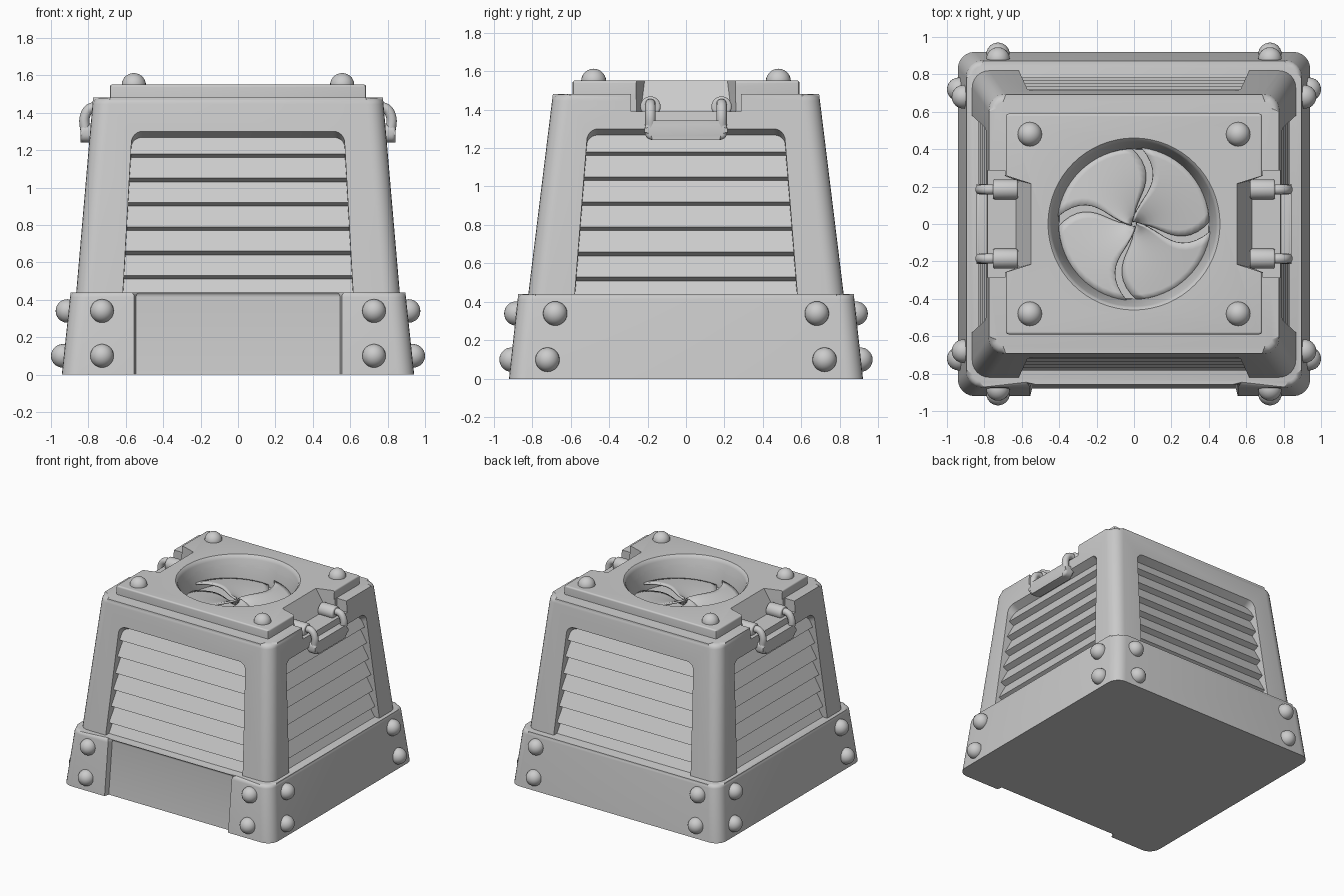
import bpy, bmesh
from math import sin, cos, pi, radians

if "Cube" in bpy.data.objects:
    bpy.data.objects.remove(bpy.data.objects["Cube"])


def finish(name, bm):
    bmesh.ops.recalc_face_normals(bm, faces=bm.faces)
    me = bpy.data.meshes.new(name)
    bm.to_mesh(me)
    bm.free()
    ob = bpy.data.objects.new(name, me)
    bpy.context.collection.objects.link(ob)
    return ob


def loft(name, rings, bevel=0, both=False):
    """Skin equal-length rings, cap the ends, round the last (or both) cap rims."""
    bm = bmesh.new()
    vs = [[bm.verts.new(p) for p in r] for r in rings]
    n = len(vs[0])
    for a, b in zip(vs, vs[1:]):
        for i in range(n):
            bm.faces.new((a[i], a[(i + 1) % n], b[(i + 1) % n], b[i]))
    caps = [bm.faces.new(vs[0]), bm.faces.new(vs[-1])]
    if bevel:
        edges = [e for f in (caps if both else caps[1:]) for e in f.edges]
        bmesh.ops.bevel(bm, geom=edges, offset=bevel, segments=4, profile=0.5,
                        affect='EDGES', clamp_overlap=True)
    return finish(name, bm)


def rounded(hx, hy, r, notch=None, n=6):
    """Rounded rectangle; notch = (half width, depth) cut into the -y side."""
    pts = []
    for k, (sx, sy) in enumerate(((-1, -1), (1, -1), (1, 1), (-1, 1))):
        for i in range(n + 1):
            a = pi + (k + i / n) * pi / 2
            pts.append((sx * (hx - r) + r * cos(a), sy * (hy - r) + r * sin(a)))
        if k == 0 and notch:
            w, d = notch
            pts += [(-w, -hy), (-w + .01, -hy + d), (w - .01, -hy + d), (w, -hy)]
    return pts


def at_z(pts, z):
    return [(x, y, z) for x, y in pts]


def cut(target, cutters):
    for c in cutters:
        m = target.modifiers.new("cut", 'BOOLEAN')
        m.object, m.operation, m.solver = c, 'DIFFERENCE', 'EXACT'
        bpy.context.view_layer.objects.active = target
        bpy.ops.object.modifier_apply(modifier=m.name)


def ball(name, loc, r=.063):
    bm = bmesh.new()
    bmesh.ops.create_uvsphere(bm, u_segments=24, v_segments=14, radius=r)
    bmesh.ops.translate(bm, verts=bm.verts, vec=loc)
    return finish(name, bm)


# Plinth with the recessed front panel
loft("plinth", [at_z(rounded(.942, .92, .09, (.555, .04)), 0),
                at_z(rounded(.895, .872, .09, (.555, .04)), .44)], .028)

# Tapered housing and lid plate
body = loft("housing", [at_z(rounded(.87, .827, .09), .38),
                        at_z(rounded(.775, .692, .09), 1.48)], .035)
lid = loft("lid_plate", [at_z(rounded(.685, .59, .015, n=2), 1.46),
                         at_z(rounded(.685, .59, .015, n=2), 1.55)], .012)

# Louvred windows: (u, d, z) = along wall, outward distance, height
sides = {
    "front": (lambda u, d, z: (u, -d, z), .82, .125, .57, .62),
    "back": (lambda u, d, z: (-u, d, z), .82, .125, .57, .62),
    "right": (lambda u, d, z: (d, u, z), .865, .0865, .515, .585),
    "left": (lambda u, d, z: (-d, -u, z), .865, .0865, .515, .585),
}
windows = []
for side, (to, d0, slope, tw, bw) in sides.items():
    def wall(z):
        return d0 - slope * (z - .44)
    half = [(bw, .36)] + [(tw - .06 + .06 * cos(a), 1.24 + .06 * sin(a))
                          for a in [i * pi / 12 for i in range(7)]]
    prof = half + [(-u, z) for u, z in reversed(half)]
    windows.append(loft("window_cutter", [
        [to(u, wall(z) + .06, z + .033) for u, z in prof],
        [to(u, wall(z) - .09, z - .05) for u, z in prof]]))
    saw = []
    for i in range(7):
        tip = 1.18 - .13 * i
        saw += [(wall(tip + .11) - .07, tip + .11), (wall(tip) - .025, tip)]
    saw += [(wall(.4) - .14, .4), (wall(1.29) - .14, 1.29)]
    w = bw + .02
    loft(side + "_louvres", [[to(u, d, z) for d, z in saw] for u in (-w, w)])

# Round well in the top
well = loft("well_cutter", [[(r * cos(i * pi / 32), r * sin(i * pi / 32), z)
                             for i in range(64)]
                            for r, z in ((.40, 1.34), (.403, 1.38), (.44, 1.52),
                                         (.447, 1.538), (.462, 1.552), (.462, 1.6))])

# Latch pockets on both sides
pockets = []
for s in (-1, 1):
    rings = []
    for t in (-1, 1):
        rings.append([(s * x, t * y, z) for x, y, z in (
            (.55, .215, 1.6), (.55, .215, 1.55), (.63, .235, 1.39),
            (.72, .27, 1.39), (.72, .27, 1.6))])
    pockets.append(loft("pocket_cutter", rings))
    pockets.append(loft("notch_cutter", [[(s * x, y, z) for x, z in (
        (.69, 1.39), (1, 1.39), (1, 1.6), (.69, 1.6))] for y in (-.285, .285)]))

cut(body, windows + pockets + [well])
cut(lid, pockets + [well])
for c in windows + pockets + [well]:
    bpy.data.objects.remove(c)

# Swirled fan: four pitched blades with S-shaped edges
NR, NA = 12, 10
for k in range(4):
    bm = bmesh.new()
    grid = []
    for i in range(NR + 1):
        r = .012 + .398 * i / NR
        sweep = -radians(20) * sin(pi * min(r / .42, 1))
        row = []
        for j in range(NA + 1):
            t = j / NA
            a = k * pi / 2 + sweep + radians(4) + t * radians(82)
            row.append(bm.verts.new((r * cos(a), r * sin(a), 1.36 + .045 * t)))
        grid.append(row)
    for i in range(NR):
        for j in range(NA):
            bm.faces.new((grid[i][j], grid[i + 1][j],
                          grid[i + 1][j + 1], grid[i][j + 1]))
    blade = finish("fan_blade", bm)
    m = blade.modifiers.new("thickness", 'SOLIDIFY')
    m.thickness, m.offset = .015, -1

# Rivets on the lid and plinth corners
for sx in (-1, 1):
    for sy in (-1, 1):
        ball("lid_bolt", (sx * .557, sy * .48, 1.547), .065)
        for z, x, y, ys in ((.34, .912, .882, .68), (.1, .937, .907, .72)):
            ball("plinth_rivet", (sx * .727, sy * y, z))
            ball("plinth_rivet", (sx * x, sy * ys, z))

# Side latches: barrels, bent arms and grip
for s in (-1, 1):
    for y in (-.185, .185):
        loft("latch_barrel", [[(s * x, y + .053 * cos(i * pi / 12),
                                1.415 + .053 * sin(i * pi / 12)) for i in range(24)]
                              for x in (.62, .755)], .012, True)
        cu = bpy.data.curves.new("latch_arm", 'CURVE')
        cu.dimensions = '3D'
        cu.bevel_depth, cu.bevel_resolution, cu.use_fill_caps = .027, 4, True
        path = ((.72, 1.42), (.785, 1.425), (.817, 1.385), (.815, 1.29))
        sp = cu.splines.new('BEZIER')
        sp.bezier_points.add(len(path) - 1)
        for p, (x, z) in zip(sp.bezier_points, path):
            p.co = (s * x, y, z)
            p.handle_left_type = p.handle_right_type = 'AUTO'
        arm = bpy.data.objects.new("latch_arm", cu)
        bpy.context.collection.objects.link(arm)
        bpy.ops.object.select_all(action='DESELECT')
        arm.select_set(True)
        bpy.context.view_layer.objects.active = arm
        bpy.ops.object.convert(target='MESH')
    loft("latch_grip", [[(s * x, y, 1.292 + z) for y, z in rounded(.215, .05, .04)]
                        for x in (.765, .843)], .02, True)

# Smooth shading with sharp edges kept
bpy.ops.object.select_all(action='SELECT')
bpy.context.view_layer.objects.active = body
bpy.ops.object.shade_smooth_by_angle(angle=radians(32))
